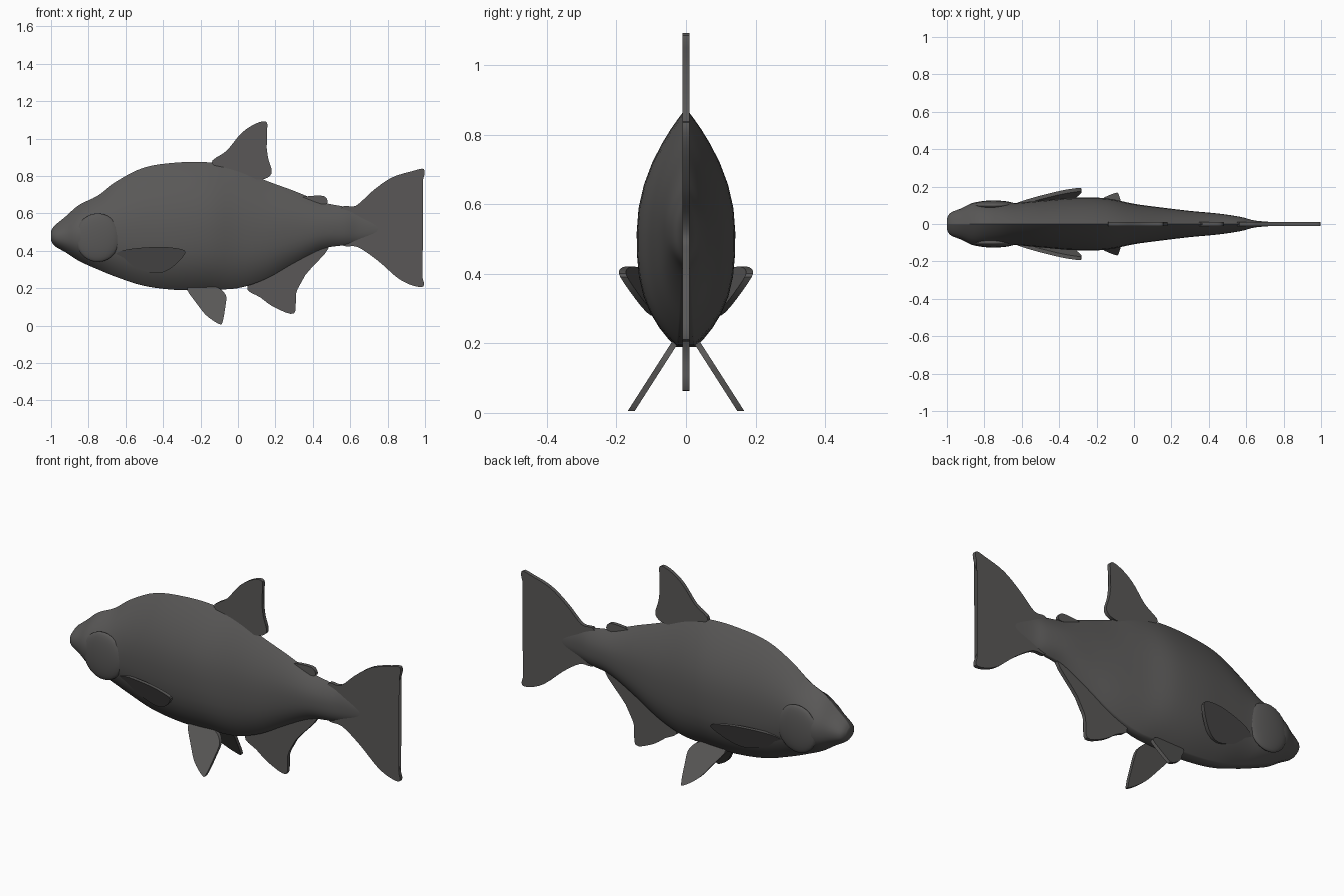
import bpy, bmesh, math
from mathutils import Vector

if "Cube" in bpy.data.objects:
    bpy.data.objects.remove(bpy.data.objects["Cube"], do_unlink=True)

grey = bpy.data.materials.new("dark grey skin")
grey.use_nodes = True
grey.diffuse_color = (0.10, 0.097, 0.095, 1)
grey.node_tree.nodes["Principled BSDF"].inputs["Base Color"].default_value = grey.diffuse_color


def spline(pts, steps, closed=False):
    """Smooth curve through the given points."""
    pts = [Vector(p) for p in pts]
    n, out = len(pts), []
    pick = (lambda i: pts[i % n]) if closed else (lambda i: pts[min(max(i, 0), n - 1)])
    for i in range(n if closed else n - 1):
        a, b, c, d = (pick(i + k) for k in (-1, 0, 1, 2))
        for s in range(steps):
            t = s / steps
            out.append(b + (c - a) * t / 2 + (a - b * 2.5 + c * 2 - d / 2) * t**2
                       + ((b - c) * 1.5 + (d - a) / 2) * t**3)
    return out if closed else out + [pts[-1]]


def finish(bm, name, angle=40):
    bmesh.ops.recalc_face_normals(bm, faces=bm.faces)
    mesh = bpy.data.meshes.new(name)
    bm.to_mesh(mesh)
    bm.free()
    mesh.materials.append(grey)
    obj = bpy.data.objects.new(name, mesh)
    bpy.context.collection.objects.link(obj)
    bpy.ops.object.select_all(action="DESELECT")
    obj.select_set(True)
    bpy.context.view_layer.objects.active = obj
    bpy.ops.object.shade_smooth_by_angle(angle=math.radians(angle))
    return obj


def fin(name, outline, side=lambda x, z: 0, thick=0.01):
    """Thin plate from an x-z outline; side() gives its sideways lean."""
    bm = bmesh.new()
    pts = spline(outline, 4, closed=True)
    near, far = ([bm.verts.new((p.x, side(p.x, p.y) + s, p.y)) for p in pts]
                 for s in (-thick, thick))
    n = len(pts)
    for i in range(n):
        j = (i + 1) % n
        bm.faces.new((near[i], near[j], far[j], far[i]))
    caps = [bm.faces.new(near), bm.faces.new(far)]
    bmesh.ops.triangulate(bm, faces=caps, ngon_method="EAR_CLIP")
    return finish(bm, name, 35)


# Body: x, top, bottom, half width
stations = [
    (-1.0, .505, .455, .03), (-.98, .535, .425, .06), (-.92, .585, .39, .085),
    (-.85, .645, .345, .116), (-.75, .695, .30, .115), (-.65, .77, .26, .112),
    (-.5, .845, .212, .125), (-.32, .872, .19, .14), (-.15, .872, .193, .138),
    (0, .84, .20, .108), (.15, .775, .25, .088), (.3, .72, .335, .07),
    (.45, .66, .41, .056), (.57, .635, .43, .038), (.65, .61, .45, .018),
    (.78, .56, .48, .008)]


def body_ring(s):
    x, top, bottom, w = s
    mid, ring = bottom + (top - bottom) * .48, []
    levels = [math.sin(math.pi * (k / 16 - .5)) for k in range(17)]
    for sign in (1, -1):
        for u in levels[::sign]:
            if u == 1 and sign < 0:
                continue
            y = w * (1 - u * u if u > 0 else 1 + .8 * u**3)
            z = mid + u * (top - mid if u > 0 else mid - bottom)
            ring.append((x, sign * y, z))
    return ring


bm = bmesh.new()
rings = [[bm.verts.new(p) for p in body_ring(s)] for s in spline(stations, 4)]
for a, b in zip(rings, rings[1:]):
    for i in range(len(a)):
        j = (i + 1) % len(a)
        bm.faces.new((a[i], a[j], b[j], b[i]))
bm.faces.new(rings[0])
bm.faces.new(rings[-1])
finish(bm, "body", 50)

# Fins on the centre line
fin("dorsal_fin", [(-.14, .868), (-.06, .935), (.02, 1.03), (.1, 1.082), (.155, 1.085),
                   (.15, 1.0), (.16, .9), (.18, .815), (.12, .78), (0, .8)])
fin("adipose_fin", [(.34, .685), (.43, .695), (.47, .685), (.47, .65), (.36, .66)])
fin("anal_fin", [(.05, .21), (.12, .15), (.2, .095), (.3, .065), (.31, .17),
                 (.36, .27), (.485, .415), (.42, .45), (.2, .35)])
fin("tail_fin", [(.55, .625), (.63, .64), (.72, .72), (.82, .79), (.93, .825), (.995, .835),
                 (.98, .76), (.9, .64), (.82, .56), (.8, .5), (.85, .45), (.93, .37),
                 (.995, .225), (.95, .21), (.86, .25), (.75, .345), (.64, .42), (.55, .44)])

# Paired fins and gill covers
for label, s in (("left", 1), ("right", -1)):
    # The snout points to -x, so the fish's own sides lie along y
    fin(f"pectoral_fin_{label}",
        [(-.66, .37), (-.6, .405), (-.45, .42), (-.34, .415), (-.28, .39),
         (-.36, .305), (-.45, .28), (-.58, .325)],
        lambda x, z: s * (.115 + .23 * (x + .6) + .5 * (z - .41)))
    fin(f"pelvic_fin_{label}",
        [(-.27, .205), (-.22, .12), (-.17, .055), (-.1, .008), (-.082, .02),
         (-.068, .1), (-.066, .165), (-.13, .21)],
        lambda x, z: s * (.033 + .64 * (.2 - z)))
    bm = bmesh.new()
    bmesh.ops.create_uvsphere(bm, u_segments=24, v_segments=14, radius=1)
    bmesh.ops.scale(bm, vec=(.12, .026, .13), verts=bm.verts)
    bmesh.ops.translate(bm, vec=(-.75, s * .1, .47), verts=bm.verts)
    finish(bm, f"gill_cover_{label}")
